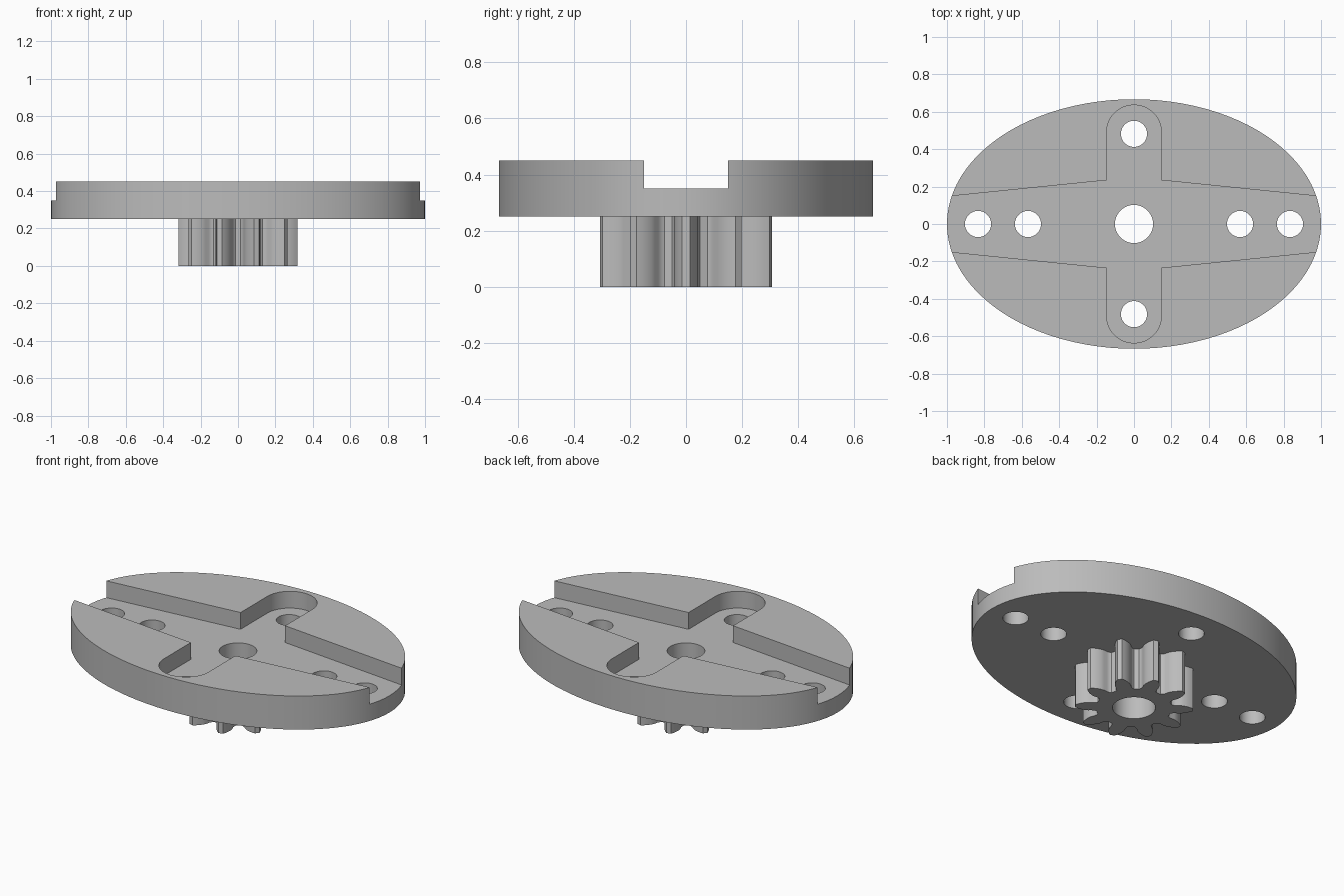
import bpy
import bmesh
from math import cos, sin, pi, tau

cube = bpy.data.objects.get("Cube")
if cube:
    bpy.data.objects.remove(cube, do_unlink=True)

BASE, FLOOR, TOP = 0.25, 0.35, 0.45   # plate underside, channel floor, plate top

grey = bpy.data.materials.new("plain_grey")
grey.use_nodes = True
grey.diffuse_color = (0.5, 0.5, 0.5, 1)
grey.node_tree.nodes["Principled BSDF"].inputs["Base Color"].default_value = (0.5, 0.5, 0.5, 1)


def prism(name, outline, z0, z1):
    """Extrude a counter-clockwise outline between two heights."""
    bm = bmesh.new()
    face = bm.faces.new([bm.verts.new((x, y, z0)) for x, y in outline])
    moved = bmesh.ops.extrude_face_region(bm, geom=[face])["geom"]
    verts = [v for v in moved if isinstance(v, bmesh.types.BMVert)]
    bmesh.ops.translate(bm, verts=verts, vec=(0, 0, z1 - z0))
    bmesh.ops.recalc_face_normals(bm, faces=bm.faces)
    mesh = bpy.data.meshes.new(name)
    bm.to_mesh(mesh)
    bm.free()
    mesh.materials.append(grey)
    obj = bpy.data.objects.new(name, mesh)
    bpy.context.collection.objects.link(obj)
    return obj


def ellipse(rx, ry, n, cx=0, cy=0):
    return [(cx + rx * cos(tau * i / n), cy + ry * sin(tau * i / n)) for i in range(n)]


def cut(target, cutter):
    """Subtract the cutter from the target, then discard the cutter."""
    cutter.hide_render = True
    mod = target.modifiers.new("cut", 'BOOLEAN')
    mod.operation = 'DIFFERENCE'
    mod.solver = 'EXACT'
    mod.object = cutter
    bpy.context.view_layer.objects.active = target
    bpy.ops.object.modifier_apply(modifier=mod.name)
    bpy.data.objects.remove(cutter, do_unlink=True)


def smooth(obj):
    bpy.ops.object.select_all(action='DESELECT')
    obj.select_set(True)
    bpy.context.view_layer.objects.active = obj
    bpy.ops.object.shade_smooth_by_angle(angle=pi / 7)


# Oval plate
plate = prism("oval_plate", ellipse(1, 0.667, 96), BASE, TOP)

# Cross-shaped channel: tapering side arms, round-ended front and back arms
ARM = 0.147
quarter = [(1.1, 0.137), (ARM, 0.234)]
quarter += [(ARM * cos(a), 0.489 + ARM * sin(a)) for a in (pi / 2 * i / 12 for i in range(13))]
half = quarter + [(-x, y) for x, y in reversed(quarter[:-1])]
cross = half + [(-x, -y) for x, y in half]
cut(plate, prism("channel_cutter", cross, FLOOR, TOP + 0.1))

# Screw holes and centre hole
cut(plate, prism("centre_cutter", ellipse(0.102, 0.102, 48), 0.1, 0.6))
for s in (-1, 1):
    for x, y in ((0.834, 0), (0.567, 0), (0, 0.482)):
        cut(plate, prism("hole_cutter", ellipse(0.07, 0.07, 40, s * x, s * y), 0.1, 0.6))
smooth(plate)

# Ten-tooth pinion: (radius, half width) up one flank of a tooth
TEETH = 10
flank = [(0.199, 0.05), (0.208, 0.044), (0.225, 0.041), (0.247, 0.043),
         (0.265, 0.04), (0.285, 0.033), (0.303, 0.024), (0.318, 0.0135)]
tooth = [(r, -w) for r, w in flank] + [(r, w) for r, w in reversed(flank)]
outline = []
for i in range(TEETH):
    c, s = cos(tau * i / TEETH), sin(tau * i / TEETH)
    outline += [(r * c - w * s, r * s + w * c) for r, w in tooth]
pinion = prism("pinion_gear", outline, 0, BASE)
cut(pinion, prism("bore_cutter", ellipse(0.116, 0.116, 48), -0.1, 0.5))
smooth(pinion)
